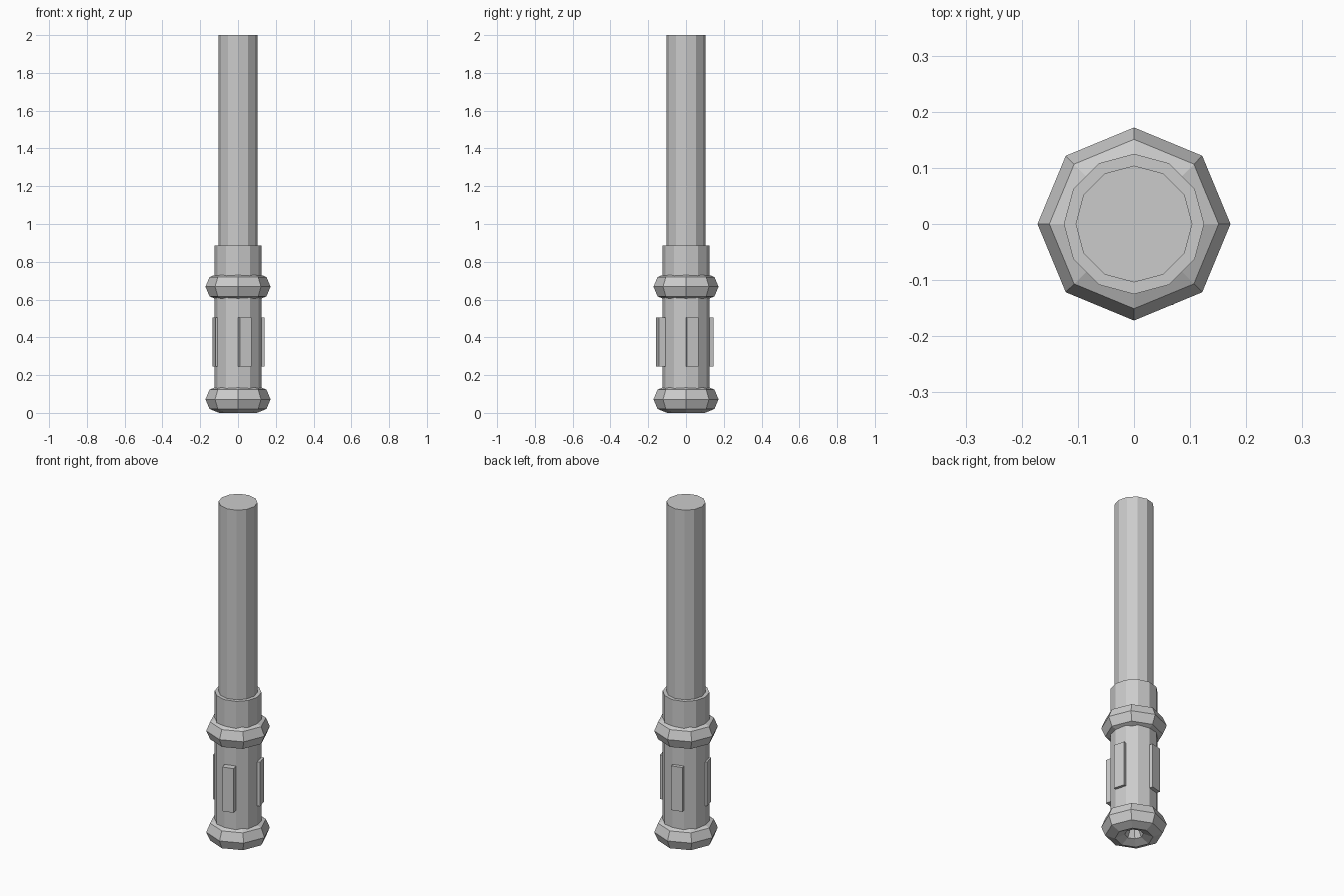
import bpy, bmesh
from math import cos, sin, radians, tau
from mathutils import Matrix

if "Cube" in bpy.data.objects:
    bpy.data.objects.remove(bpy.data.objects["Cube"])


def make_object(name, bm):
    bmesh.ops.recalc_face_normals(bm, faces=bm.faces)
    mesh = bpy.data.meshes.new(name)
    bm.to_mesh(mesh)
    bm.free()
    obj = bpy.data.objects.new(name, mesh)
    bpy.context.collection.objects.link(obj)
    return obj


def tube(name, radius, z0, z1, sides=12):
    # vertices lie on the x and y axes
    bm = bmesh.new()
    rings = [[bm.verts.new((radius * cos(tau * i / sides), radius * sin(tau * i / sides), z))
              for i in range(sides)] for z in (z0, z1)]
    for i in range(sides):
        j = (i + 1) % sides
        bm.faces.new((rings[0][i], rings[0][j], rings[1][j], rings[1][i]))
    bm.faces.new(rings[0])
    bm.faces.new(rings[1])
    return make_object(name, bm)


def collar(name, z, major=0.1, minor=0.072, sides=8):
    # low-poly torus, eight by eight
    bm = bmesh.new()
    grid = []
    for i in range(sides):
        a = tau * i / sides
        row = []
        for k in range(sides):
            b = tau * k / sides
            r = major + minor * cos(b)
            row.append(bm.verts.new((r * cos(a), r * sin(a), z + minor * sin(b))))
        grid.append(row)
    for i in range(sides):
        for k in range(sides):
            n, m = (i + 1) % sides, (k + 1) % sides
            bm.faces.new((grid[i][k], grid[n][k], grid[n][m], grid[i][m]))
    return make_object(name, bm)


def grip_plate(name, angle, outer, inner=0.105, width=0.064, z0=0.245, z1=0.505):
    # thin box seated on one facet of the handle
    bm = bmesh.new()
    bmesh.ops.create_cube(bm, size=1)
    place = (Matrix.Rotation(radians(angle), 4, 'Z')
             @ Matrix.Translation(((inner + outer) / 2, 0, (z0 + z1) / 2))
             @ Matrix.Diagonal((outer - inner, width, z1 - z0, 1)))
    bmesh.ops.transform(bm, matrix=place, verts=bm.verts)
    return make_object(name, bm)


# Handle and shaft
tube("handle", 0.125, 0.075, 0.885)
tube("shaft", 0.104, 0.80, 2.0)

# Collars
collar("bottom_collar", 0.072)
collar("upper_collar", 0.668)

# Grip plates around the handle
for name, angle, outer in (("front", -75, 0.157), ("right", 15, 0.136),
                           ("back", 105, 0.142), ("left", 195, 0.131)):
    grip_plate("grip_plate_" + name, angle, outer)
